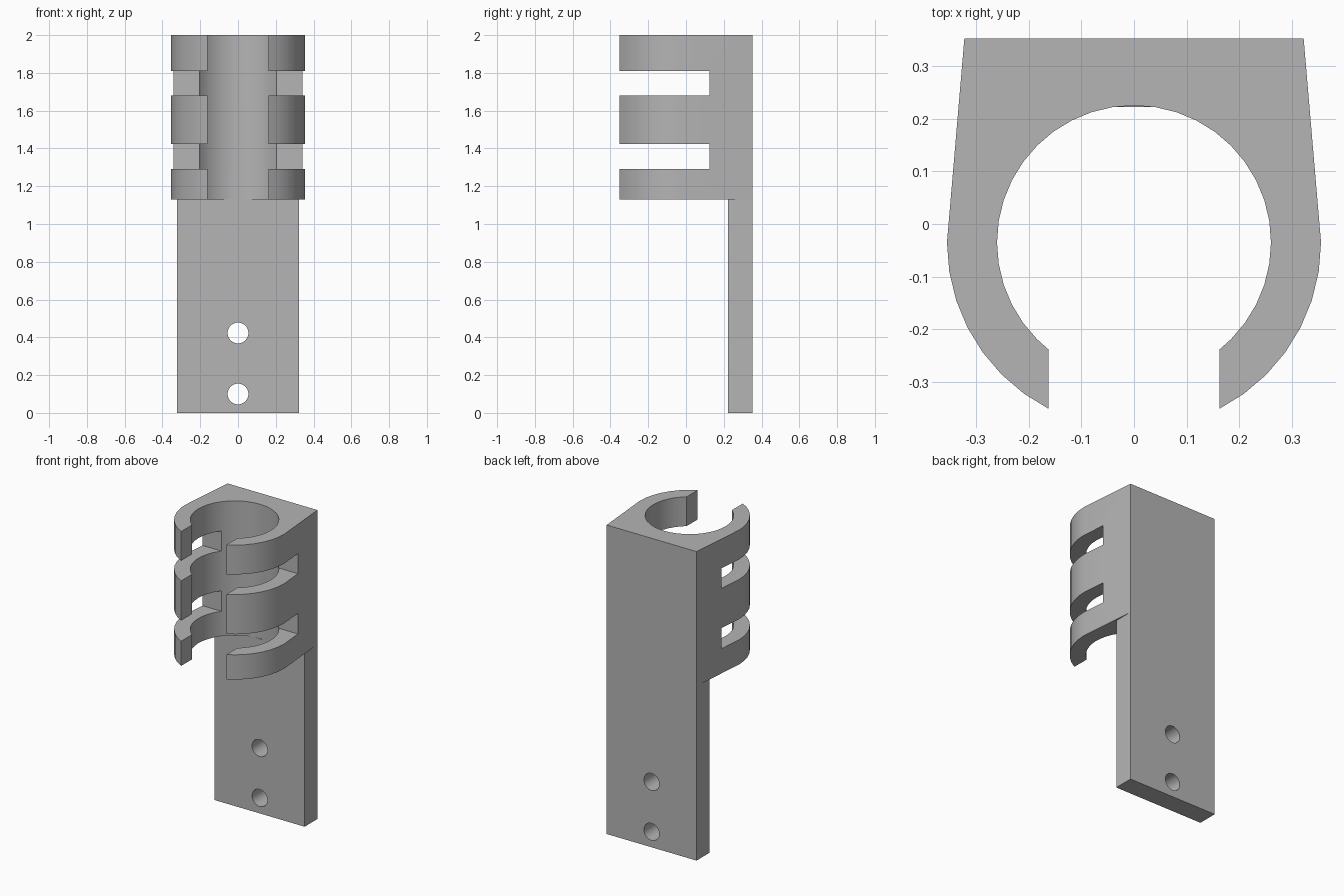
import bpy, bmesh
from math import cos, sin, acos, radians, tau
from mathutils import Matrix

cube = bpy.data.objects.get("Cube")
if cube:
    bpy.data.objects.remove(cube, do_unlink=True)

grey = bpy.data.materials.new("plain grey")
grey.use_nodes = True
colour = (0.46, 0.46, 0.46, 1)
grey.diffuse_color = colour
grey.node_tree.nodes["Principled BSDF"].inputs["Base Color"].default_value = colour

HALF_WIDTH, BACK, PLATE_FRONT = 0.322, 0.352, 0.222
CLIP_BOTTOM, TOP = 1.13, 2.0
CENTRE_Y, BORE, OUTER, GAP = -0.035, 0.26, 0.355, 0.162


def prism(name, outline, z0, z1):
    """Extrude a closed xy outline from z0 to z1."""
    bm = bmesh.new()
    face = bm.faces.new([bm.verts.new((x, y, z0)) for x, y in outline])
    out = bmesh.ops.extrude_face_region(bm, geom=[face])
    verts = [v for v in out["geom"] if isinstance(v, bmesh.types.BMVert)]
    bmesh.ops.translate(bm, verts=verts, vec=(0, 0, z1 - z0))
    bmesh.ops.recalc_face_normals(bm, faces=bm.faces)
    return finish(name, bm)


def finish(name, bm):
    mesh = bpy.data.meshes.new(name)
    bm.to_mesh(mesh)
    bm.free()
    mesh.materials.append(grey)
    obj = bpy.data.objects.new(name, mesh)
    bpy.context.collection.objects.link(obj)
    return obj


def rectangle(x, y0, y1):
    return [(-x, y0), (x, y0), (x, y1), (-x, y1)]


def combine(target, tool, operation):
    tool.hide_render = True
    mod = target.modifiers.new(operation, "BOOLEAN")
    mod.operation, mod.solver, mod.object = operation, "EXACT", tool
    bpy.context.view_layer.objects.active = target
    bpy.ops.object.modifier_apply(modifier=mod.name)
    bpy.data.objects.remove(tool, do_unlink=True)


def arc(radius, start):
    """Right-hand arc from angle start down to the front opening."""
    end = -acos(GAP / radius)
    step = radians(9)
    angles = [start - i * step for i in range(int((start - end) / step) + 1)]
    if angles[-1] - end < 0.02:
        angles.pop()
    return [(radius * cos(a), CENTRE_Y + radius * sin(a)) for a in angles + [end]]


# Open clip: straight tapered back, round bore and two gripping arms
half = [(HALF_WIDTH, BACK)] + arc(OUTER, 0) + arc(BORE, tau / 4)[::-1]
outline = half + [(-x, y) for x, y in half[-2::-1]]
bracket = prism("clip_bracket", outline, CLIP_BOTTOM, TOP)

# Slots that split the arms into three bands
for low, high in ((1.29, 1.423), (1.68, 1.81)):
    combine(bracket, prism("slot_cutter", rectangle(1, -1, 0.125), low, high), "DIFFERENCE")

# Mounting plate with two screw holes
plate = prism("mounting_plate", rectangle(HALF_WIDTH, PLATE_FRONT, BACK), 0, CLIP_BOTTOM)
for z in (0.1, 0.423):
    bm = bmesh.new()
    bmesh.ops.create_cone(bm, cap_ends=True, segments=32, radius1=0.055, radius2=0.055, depth=1,
                          matrix=Matrix.Translation((0, 0.3, z)) @ Matrix.Rotation(tau / 4, 4, "X"))
    combine(plate, finish("hole_cutter", bm), "DIFFERENCE")
combine(bracket, plate, "UNION")

bpy.ops.object.select_all(action="DESELECT")
bracket.select_set(True)
bpy.context.view_layer.objects.active = bracket
bpy.ops.object.shade_smooth_by_angle(angle=radians(25))
